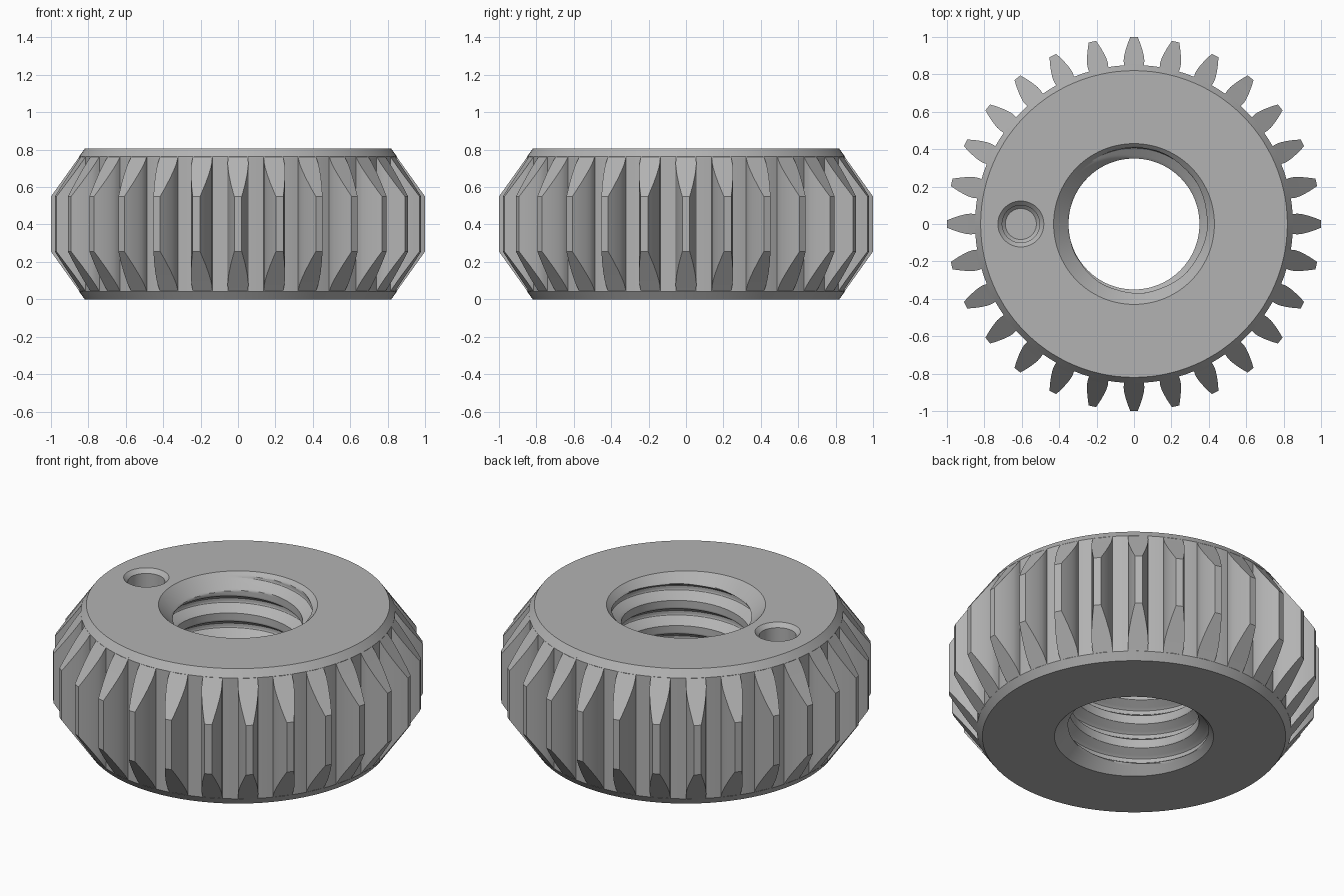
import bpy, bmesh, math

if "Cube" in bpy.data.objects:
    bpy.data.objects.remove(bpy.data.objects["Cube"])

N = 112                      # segments round the body
H = 0.805                    # overall height
TEETH = 28
R_FACE, R_ROOT, R_BORE = 0.82, 0.85, 0.43
PITCH, SUB = 0.15, 24        # thread pitch and samples per turn
R_MINOR, R_MAJOR = 0.35, 0.408

steel = bpy.data.materials.new("steel_grey")
steel.diffuse_color = (0.45, 0.45, 0.45, 1)
steel.use_nodes = True
steel.node_tree.nodes["Principled BSDF"].inputs["Base Color"].default_value = steel.diffuse_color


def polar(r, a, z, cx=0.0):
    return (cx + r * math.cos(a), r * math.sin(a), z)


def cone_z(r):
    """Height of the lower conical flank at radius r."""
    return (r - R_FACE) * 0.255 / 0.18


def lathe(bm, profile, n, cx=0.0):
    """Revolve (radius, z) points and return the rings of vertices."""
    rings = [[bm.verts.new(polar(r, 2 * math.pi * i / n, z, cx)) for i in range(n)]
             for r, z in profile]
    for a, b in zip(rings, rings[1:]):
        for i in range(n):
            j = (i + 1) % n
            bm.faces.new((a[i], a[j], b[j], b[i]))
    return rings


def circle_edges(bm, r, z, n, cx=0.0):
    vs = [bm.verts.new(polar(r, 2 * math.pi * i / n, z, cx)) for i in range(n)]
    return [bm.edges.new((vs[i], vs[(i + 1) % n])) for i in range(n)]


def finish(bm, name):
    bmesh.ops.remove_doubles(bm, verts=bm.verts, dist=1e-5)
    bmesh.ops.recalc_face_normals(bm, faces=bm.faces)
    me = bpy.data.meshes.new(name)
    bm.to_mesh(me)
    bm.free()
    ob = bpy.data.objects.new(name, me)
    bpy.context.collection.objects.link(ob)
    me.materials.append(steel)
    bpy.ops.object.select_all(action='DESELECT')
    ob.select_set(True)
    bpy.context.view_layer.objects.active = ob
    bpy.ops.object.shade_smooth_by_angle(angle=math.radians(25))
    return ob


def bore_radius(theta, z):
    """Right-hand trapezoidal thread with a 45 degree chamfer at each end."""
    centre = 0.78 + PITCH * (theta - math.radians(98)) / (2 * math.pi)
    d = abs((z - centre + PITCH / 2) % PITCH - PITCH / 2)
    t = min(1, max(0, (0.05 - d) / 0.0375))
    r = R_MINOR + (R_MAJOR - R_MINOR) * t
    return max(r, R_BORE - z, R_BORE - (H - z))


# --- body: rim, bore, pin hole and end faces ---
bm = bmesh.new()
zr = cone_z(R_ROOT)
lathe(bm, [(R_FACE, 0), (R_ROOT, zr), (R_ROOT, H - zr), (R_FACE, H)], N)

# threaded bore: columns climb along the helix and clamp at the end faces
rows = range(-SUB - 2, int(H / PITCH * SUB) + SUB + 3)
cols = []
for i in range(N + 1):
    th = 2 * math.pi * i / N
    col = []
    for k in rows:
        z = min(H, max(0, PITCH * (k / SUB + i / N)))
        col.append(bm.verts.new(polar(bore_radius(th, z), th, z)))
    cols.append(col)
for a, b in zip(cols, cols[1:]):
    for k in range(len(a) - 1):
        if max(a[k + 1].co.z, b[k + 1].co.z) > 1e-6 and min(a[k].co.z, b[k].co.z) < H - 1e-6:
            bm.faces.new((a[k], b[k], b[k + 1], a[k + 1]))
bmesh.ops.delete(bm, geom=[v for v in bm.verts if not v.link_faces], context='VERTS')

# blind pin hole
PX, PN = -0.605, 48
hole = lathe(bm, [(0.123, H), (0.10, H - 0.023), (0.10, H - 0.25), (0.083, H - 0.267)], PN, PX)
bm.faces.new(hole[-1])

# flat end faces
bmesh.ops.triangle_fill(bm, use_beauty=True, edges=circle_edges(bm, R_FACE, 0, N)
                        + circle_edges(bm, R_BORE, 0, N))
bmesh.ops.triangle_fill(bm, use_beauty=True, edges=circle_edges(bm, R_FACE, H, N)
                        + circle_edges(bm, R_BORE, H, N) + circle_edges(bm, 0.123, H, PN, PX))
finish(bm, "gear_body")

# --- teeth: (radius, half width) flank, ends trimmed by the cones ---
FLANK = [(0.845, 0.052), (0.858, 0.054), (0.875, 0.0555), (0.895, 0.0535), (0.92, 0.048),
         (0.95, 0.039), (0.975, 0.030), (1.0, 0.020)]
bm = bmesh.new()
for t in range(TEETH):
    a0 = 2 * math.pi * t / TEETH
    rows = []
    for r, w in FLANK:
        a, z = w / r, cone_z(r)
        rows.append([bm.verts.new(polar(r, a0 + s * a, h))
                     for s, h in ((-1, z), (1, z), (1, H - z), (-1, H - z))])
    for p, q in zip(rows, rows[1:]):
        for i in range(4):
            j = (i + 1) % 4
            bm.faces.new((p[i], p[j], q[j], q[i]))
    bm.faces.new(rows[0])
    bm.faces.new(rows[-1])
finish(bm, "gear_teeth")
